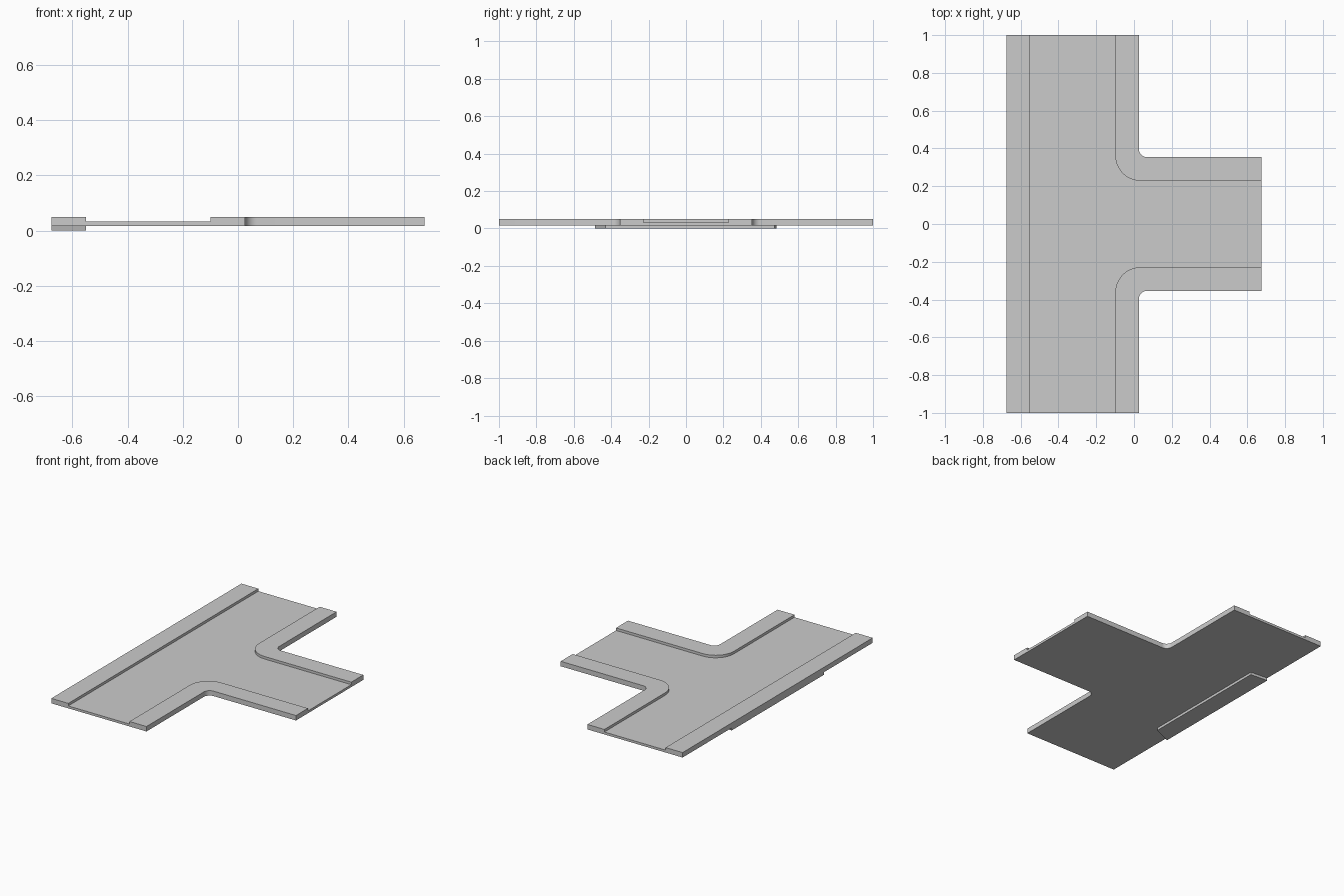
import bpy
import bmesh
from math import sin, cos, pi

if "Cube" in bpy.data.objects:
    bpy.data.objects.remove(bpy.data.objects["Cube"], do_unlink=True)

BASE_Z, ROAD_Z, CURB_Z = 0.017, 0.033, 0.05
HALF_LENGTH, HALF_WIDTH = 1.0, 0.675
CURB_WIDTH = 0.125


def prism(name, outline, z0, z1):
    """Extrude a flat outline between two heights."""
    bm = bmesh.new()
    face = bm.faces.new([bm.verts.new((x, y, z0)) for x, y in outline])
    top = bmesh.ops.extrude_face_region(bm, geom=[face])
    verts = [v for v in top["geom"] if isinstance(v, bmesh.types.BMVert)]
    bmesh.ops.translate(bm, verts=verts, vec=(0, 0, z1 - z0))
    bmesh.ops.recalc_face_normals(bm, faces=bm.faces)
    mesh = bpy.data.meshes.new(name)
    bm.to_mesh(mesh)
    bm.free()
    obj = bpy.data.objects.new(name, mesh)
    bpy.context.collection.objects.link(obj)
    return obj


def t_outline(x_left, x_right, x_end, y_leg, y_end, radius, steps=10):
    """T shape with a rounded inner corner on each side of the leg."""
    half = [(x_left, y_end), (x_right, y_end)]
    for i in range(steps + 1):
        a = pi + pi / 2 * i / steps
        half.append((x_right + radius + radius * cos(a),
                     y_leg + radius + radius * sin(a)))
    half.append((x_end, y_leg))
    return half + [(x, -y) for x, y in reversed(half)]


def activate(obj):
    bpy.ops.object.select_all(action="DESELECT")
    obj.select_set(True)
    bpy.context.view_layer.objects.active = obj


# Full-height junction slab, including the raised pavements
slab = prism("road_junction",
             t_outline(-HALF_WIDTH, 0.026, HALF_WIDTH, 0.354, HALF_LENGTH, 0.043),
             BASE_Z, CURB_Z)

# Sunken carriageway, running out through the three open ends
channel = prism("carriageway_cutter",
                t_outline(CURB_WIDTH - HALF_WIDTH, -0.099, HALF_WIDTH + 0.1,
                          0.228, HALF_LENGTH + 0.1, 0.135),
                ROAD_Z, CURB_Z + 0.05)
channel.hide_render = True
cut = slab.modifiers.new("carriageway", "BOOLEAN")
cut.operation = "DIFFERENCE"
cut.solver = "EXACT"
cut.object = channel
activate(slab)
bpy.ops.object.modifier_apply(modifier=cut.name)
bpy.data.objects.remove(channel, do_unlink=True)
bpy.ops.object.shade_smooth_by_angle()

# Support strip under the long pavement, with skewed ends
inner_x = CURB_WIDTH - HALF_WIDTH
prism("support_strip",
      [(-HALF_WIDTH, -0.487), (inner_x, -0.43), (inner_x, 0.474), (-HALF_WIDTH, 0.483)],
      0, BASE_Z)
